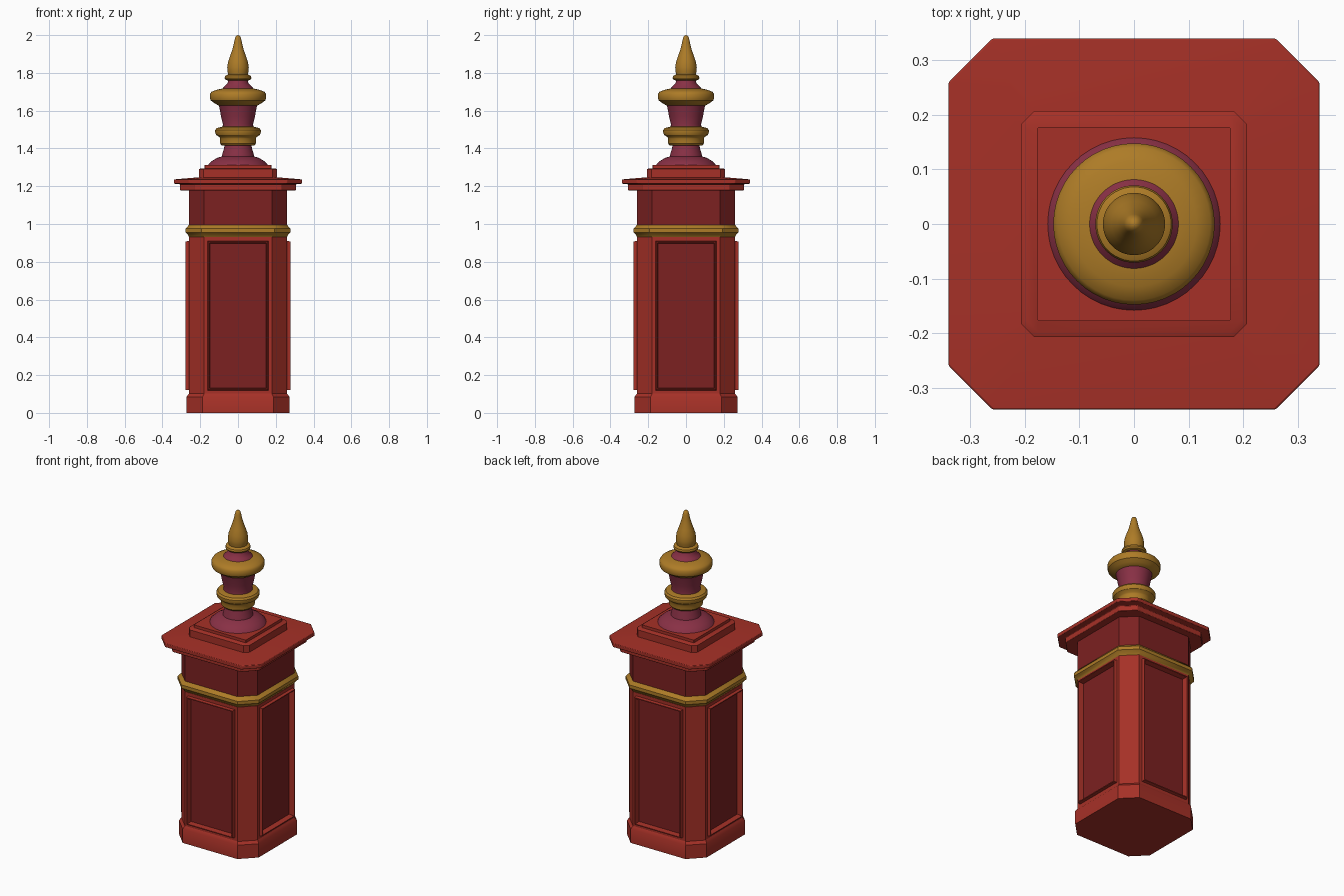
import bpy, bmesh, math

if "Cube" in bpy.data.objects:
    bpy.data.objects.remove(bpy.data.objects["Cube"])


def material(name, rgb):
    m = bpy.data.materials.new(name)
    m.diffuse_color = (*rgb, 1)
    m.use_nodes = True
    m.node_tree.nodes["Principled BSDF"].inputs["Base Color"].default_value = m.diffuse_color
    return m


RED = material("red", (0.38, 0.03, 0.02))
DARK = material("dark_red", (0.2, 0.015, 0.015))
OCHRE = material("ochre", (0.42, 0.2, 0.02))
PURPLE = material("plum", (0.25, 0.03, 0.06))


def finish(bm, name, mats, bevel=0.0):
    bmesh.ops.recalc_face_normals(bm, faces=bm.faces)
    me = bpy.data.meshes.new(name)
    bm.to_mesh(me)
    bm.free()
    ob = bpy.data.objects.new(name, me)
    bpy.context.collection.objects.link(ob)
    for m in mats:
        me.materials.append(m)
    if bevel:
        b = ob.modifiers.new("soft_edges", 'BEVEL')
        b.width, b.segments, b.limit_method = bevel, 2, 'ANGLE'
    bpy.ops.object.select_all(action='DESELECT')
    ob.select_set(True)
    bpy.context.view_layer.objects.active = ob
    bpy.ops.object.shade_smooth_by_angle(angle=math.radians(35))
    return ob


def octagon_loft(rings):
    """Stack of chamfered squares: (half width, chamfer, z)."""
    bm = bmesh.new()
    loops = []
    for h, c, z in rings:
        k = h - c
        pts = [(k, -h), (h, -k), (h, k), (k, h), (-k, h), (-h, k), (-h, -k), (-k, -h)]
        loops.append([bm.verts.new((x, y, z)) for x, y in pts])
    for a, b in zip(loops, loops[1:]):
        for i in range(8):
            j = (i + 1) % 8
            bm.faces.new((a[i], a[j], b[j], b[i]))
    bm.faces.new(loops[0][::-1])
    bm.faces.new(loops[-1])
    bm.normal_update()
    return bm


def lathe(name, profile, mat, steps=48):
    bm = bmesh.new()
    vs = [bm.verts.new((r, 0, z)) for r, z in profile]
    es = [bm.edges.new(p) for p in zip(vs, vs[1:])]
    bmesh.ops.spin(bm, geom=vs + es, cent=(0, 0, 0), axis=(0, 0, 1),
                   angle=math.tau, steps=steps)
    bmesh.ops.remove_doubles(bm, verts=bm.verts, dist=0.0005)
    return finish(bm, name, [mat])


# Foot of the post
finish(octagon_loft([(0.272, 0.085, 0), (0.272, 0.085, 0.085), (0.258, 0.08, 0.105)]),
       "base", [RED])

# Shaft with a raised frame and sunken panel on each broad side
bm = octagon_loft([(0.26, 0.08, 0.10), (0.26, 0.08, 0.93)])
sides = [f for f in bm.faces
         if max(abs(f.normal.x), abs(f.normal.y)) > 0.99]
for thick, depth in ((0.028, 0), (0.004, 0.018), (0.008, 0), (0.006, -0.032)):
    bmesh.ops.inset_individual(bm, faces=sides, thickness=thick, depth=depth)
for f in sides:
    f.material_index = 1
finish(bm, "panelled_shaft", [RED, DARK])

# Moulding band around the shaft
finish(octagon_loft([(0.258, 0.08, 0.93), (0.267, 0.082, 0.945), (0.277, 0.085, 0.955),
                     (0.277, 0.085, 0.975), (0.26, 0.08, 0.995)]),
       "band_moulding", [OCHRE])

# Plain frieze above the band
finish(octagon_loft([(0.26, 0.08, 0.99), (0.26, 0.08, 1.185)]), "frieze", [DARK])

# Stepped cap slab
finish(octagon_loft([(0.306, 0.075, 1.178), (0.306, 0.075, 1.21), (0.34, 0.08, 1.214),
                     (0.34, 0.08, 1.236), (0.20, 0.02, 1.248)]),
       "cap_slab", [RED], 0.003)

# Two-step plinth
finish(octagon_loft([(0.207, 0.024, 1.235), (0.207, 0.024, 1.29), (0.198, 0.022, 1.295)]),
       "lower_plinth", [RED])
finish(octagon_loft([(0.178, 0.003, 1.285), (0.178, 0.003, 1.312)]),
       "upper_plinth", [RED])

# Turned finial
lathe("finial_foot", [(0, 1.30), (0.162, 1.305), (0.155, 1.318), (0.135, 1.336),
                      (0.11, 1.35), (0.085, 1.358), (0.083, 1.37), (0.074, 1.40),
                      (0.071, 1.42), (0, 1.42)], PURPLE)
lathe("lower_collar", [(0, 1.415), (0.085, 1.415), (0.094, 1.425), (0.094, 1.452),
                       (0.098, 1.46), (0.116, 1.472), (0.121, 1.485), (0.121, 1.497),
                       (0.113, 1.508), (0.085, 1.515), (0, 1.515)], OCHRE)
lathe("vase", [(0, 1.51), (0.082, 1.51), (0.08, 1.53), (0.09, 1.57), (0.098, 1.615),
               (0.105, 1.635), (0, 1.64)], PURPLE)
lathe("wide_disc", [(0, 1.625), (0.10, 1.625), (0.125, 1.64), (0.145, 1.655),
                    (0.148, 1.665), (0.148, 1.688), (0.14, 1.70), (0.115, 1.71),
                    (0.08, 1.718), (0, 1.718)], OCHRE)
lathe("upper_neck", [(0, 1.71), (0.085, 1.714), (0.07, 1.73), (0.055, 1.745),
                     (0.05, 1.77), (0, 1.77)], PURPLE)
lathe("upper_collar", [(0, 1.758), (0.05, 1.758), (0.066, 1.764), (0.071, 1.773),
                       (0.068, 1.784), (0.052, 1.792), (0, 1.795)], OCHRE)
lathe("spire", [(0, 1.785), (0.05, 1.785), (0.056, 1.81), (0.057, 1.83), (0.052, 1.86),
                (0.042, 1.89), (0.031, 1.92), (0.023, 1.95), (0.018, 1.975),
                (0.014, 1.99), (0.007, 1.998), (0, 2.0)], OCHRE)
